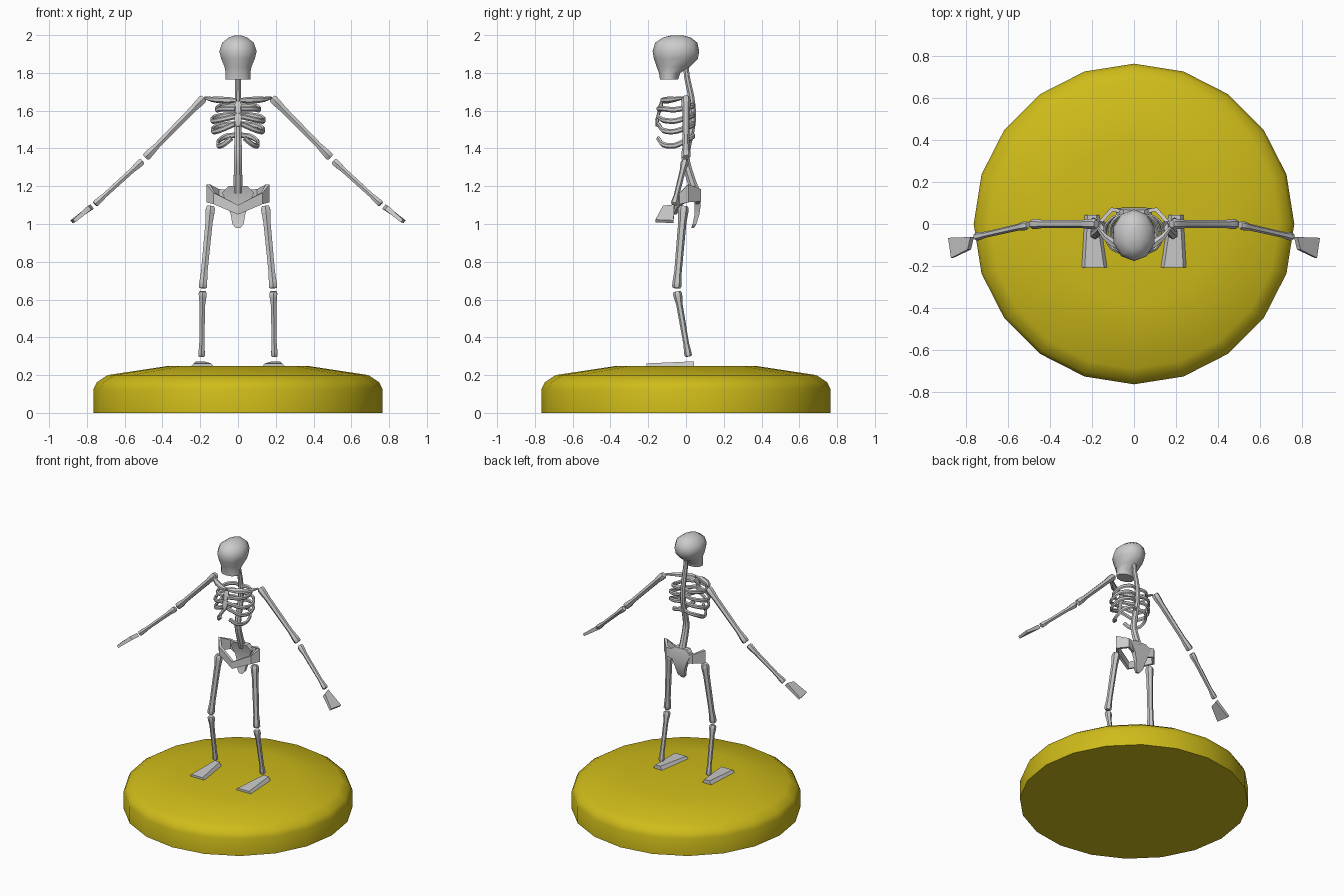
import bpy, bmesh, math
from mathutils import Vector

if "Cube" in bpy.data.objects:
    bpy.data.objects.remove(bpy.data.objects["Cube"])


def loft(name, rings, angle=40, closed=False):
    """Skin a list of equal-length point rings, capping both ends unless closed."""
    bm = bmesh.new()
    vs = [[bm.verts.new(p) for p in r] for r in rings]
    n = len(vs[0])
    last = len(vs) if closed else len(vs) - 1
    for i in range(last):
        a, b = vs[i], vs[(i + 1) % len(vs)]
        for j in range(n):
            k = (j + 1) % n
            bm.faces.new((a[j], a[k], b[k], b[j]))
    if not closed:
        bm.faces.new(vs[0])
        bm.faces.new(vs[-1])
    bmesh.ops.recalc_face_normals(bm, faces=bm.faces)
    me = bpy.data.meshes.new(name)
    bm.to_mesh(me)
    bm.free()
    ob = bpy.data.objects.new(name, me)
    bpy.context.collection.objects.link(ob)
    bpy.ops.object.select_all(action='DESELECT')
    ob.select_set(True)
    bpy.context.view_layer.objects.active = ob
    bpy.ops.object.shade_smooth_by_angle(angle=math.radians(angle))
    return ob


def smooth_path(pts, steps=3):
    """Catmull-Rom path through the points."""
    p = [Vector(q) for q in pts]
    p = [2 * p[0] - p[1]] + p + [2 * p[-1] - p[-2]]
    out = []
    for i in range(1, len(p) - 2):
        a, b, c, d = p[i - 1:i + 3]
        for s in range(steps):
            t = s / steps
            out.append(0.5 * (2 * b + (c - a) * t + (2 * a - 5 * b + 4 * c - d) * t * t
                              + (3 * b - a - 3 * c + d) * t ** 3))
    return out + [p[-2]]


def tube(name, pts, radii, sides=6, ref=(0, 1, 0), tall=1.0, angle=40):
    pts = [Vector(p) for p in pts]
    rings = []
    for i, p in enumerate(pts):
        t = (pts[min(i + 1, len(pts) - 1)] - pts[max(i - 1, 0)]).normalized()
        u = t.cross(Vector(ref)).normalized()
        v = u.cross(t)
        ring = []
        for k in range(sides):
            a = 2 * math.pi * (k + 0.5) / sides
            ring.append(p + radii[i] * (u * math.cos(a) + v * math.sin(a) * tall))
        rings.append(ring)
    return loft(name, rings, angle)


def bone(name, a, b, r_end1, r_mid, r_end2):
    """Straight long bone with knobbed ends."""
    a, b = Vector(a), Vector(b)
    ts = (0, 0.03, 0.09, 0.2, 0.8, 0.92, 0.98, 1)
    rs = (r_end1 * .75, r_end1, r_end1 * .95, r_mid, r_mid * .9, r_end2 * .95, r_end2, r_end2 * .75)
    return tube(name, [a.lerp(b, t) for t in ts], rs, 6)


# Base: low dome-topped disc with rounded rim
profile = [(0.765, 0), (0.765, 0.125), (0.748, 0.162), (0.69, 0.2), (0.38, 0.247)]
base = loft("base", [[(r * math.sin(k * math.pi / 10), r * math.cos(k * math.pi / 10), z)
                      for k in range(20)] for r, z in profile])
gold = bpy.data.materials.new("gold")
gold.diffuse_color = (0.62, 0.5, 0.01, 1)
gold.use_nodes = True
gold.node_tree.nodes["Principled BSDF"].inputs["Base Color"].default_value = gold.diffuse_color
base.data.materials.append(gold)

# Skull: stacked rings (z, front y, back y, half width)
skull = [(1.765, -0.138, -0.042, 0.066), (1.80, -0.143, -0.03, 0.066),
         (1.832, -0.155, 0.022, 0.072), (1.875, -0.17, 0.063, 0.09),
         (1.915, -0.177, 0.07, 0.1), (1.96, -0.163, 0.06, 0.085),
         (1.988, -0.12, 0.025, 0.048), (1.999, -0.075, -0.02, 0.015)]
rings = []
for z, f, b, w in skull:
    rings.append([(w * 1.04 * math.cos(k * math.pi / 5 + math.pi / 2),
                   (f + b) / 2 + (b - f) / 2 * math.sin(k * math.pi / 5 + math.pi / 2), z)
                  for k in range(10)])
loft("skull", rings, 60)

# Spine: S-curved column
path = smooth_path([(0, 0.0, 1.86), (0, 0.005, 1.78), (0, 0.028, 1.67), (0, 0.036, 1.57),
                    (0, 0.025, 1.49), (0, 0.002, 1.39), (0, 0.0, 1.33), (0, 0.025, 1.24), (0, 0.05, 1.17)])
tube("spine", path, [0.015 + 0.011 * i / (len(path) - 1) for i in range(len(path))], 8, (1, 0, 0))

# Breastbone: two tapered pieces
tube("breastbone_upper", [(0, -0.128, 1.65), (0, -0.135, 1.62), (0, -0.145, 1.585)],
     [0.014, 0.025, 0.016], 6, (0, 1, 0), 0.5)
tube("breastbone_lower", [(0, -0.145, 1.585), (0, -0.152, 1.55), (0, -0.156, 1.515)],
     [0.016, 0.022, 0.01], 6, (0, 1, 0), 0.5)

# Rib rows: half width, back z, side z, front z, front end x
rib_rows = [(0.115, 1.63, 1.605, 1.61, 0.015), (0.14, 1.58, 1.545, 1.57, 0.015),
            (0.137, 1.53, 1.49, 1.53, 0.018), (0.108, 1.47, 1.415, 1.455, 0.035)]

for side, s in (("left", 1), ("right", -1)):
    # Ribs
    for i, (w, zb, zs, zf, xf) in enumerate(rib_rows):
        pts = [(0.005, 0.03, zb), (w * .55, 0.04, zb - .005), (w * .93, 0.0, (zb + zs) / 2),
               (w * .97, -0.06, zs), (w * .72, -0.12, zs + .005), (xf, -0.148, zf)]
        path = smooth_path([(s * x, y, z) for x, y, z in pts])
        tube(f"{side}_rib_{i + 1}", path, [0.009] * len(path), 6, (0, 0, 1), 1.6)

    # Collarbone: flattened spindle
    tube(f"{side}_collarbone", [(s * .008, -0.125, 1.655), (s * .045, -0.118, 1.655),
                                (s * .1, -0.09, 1.657), (s * .14, -0.06, 1.66), (s * .175, -0.015, 1.668)],
         [0.012, 0.02, 0.021, 0.016, 0.008], 6, (0, 0, 1), 0.85)

    # Arm
    bone(f"{side}_upper_arm", (s * .18, 0, 1.668), (s * .49, 0, 1.352), .026, .02, .025)
    bone(f"{side}_forearm", (s * .507, -.005, 1.333), (s * .757, -.062, 1.105), .022, .016, .02)

    # Hand: flared slab
    hand = []
    for x, z, y0, y1, h in ((.772, 1.092, -.062, -.122, .014), (.882, 1.012, -.066, -.162, .009)):
        n = Vector((.6, 0, .8)) * h
        # inner edge leans outward less at the thumb side
        dx = -0.014 if h < .01 else 0.014
        p0, p1 = Vector((x, y0, z)), Vector((x + dx, y1, z + (0.004 if h < .01 else -.006)))
        hand.append([(s * q.x, q.y, q.z) for q in (p0 + n, p1 + n, p1 - n, p0 - n)])
    loft(f"{side}_hand", hand, 30)

    # Leg
    bone(f"{side}_thigh", (s * .145, -.012, 1.095), (s * .187, -.05, .66), .028, .022, .025)
    bone(f"{side}_shin", (s * .187, -.047, .643), (s * .193, .013, .298), .024, .017, .02)

    # Foot: wedge widening toward the toes (y, inner x, outer x, top z)
    foot = []
    for y, x0, x1, z in ((.043, .165, .236, .273), (-.208, .128, .25, .262)):
        foot.append([(s * x0, y, .246), (s * x1, y, .246),
                     (s * (x1 - .015), y, z), (s * (x0 + .015), y, z)])
    loft(f"{side}_foot", foot, 30)

    # Hip wing: ribbon from the sacrum round to the front (x, y, low z, high z)
    wing = [(.04, .055, 1.10, 1.18), (.105, .07, 1.12, 1.185), (.158, .012, 1.115, 1.21),
            (.125, -.025, 1.105, 1.165), (0, -.06, 1.05, 1.10)]
    cs = []
    for i, (x, y, lo, hi) in enumerate(wing):
        a, b = wing[max(i - 1, 0)], wing[min(i + 1, len(wing) - 1)]
        n = Vector((b[1] - a[1], a[0] - b[0], 0)).normalized() * .01
        if i == len(wing) - 1:
            n = Vector((0, .01, 0))
        cs.append([(s * (x + n.x), y + n.y, lo), (s * (x + n.x), y + n.y, hi),
                   (s * (x - n.x), y - n.y, hi), (s * (x - n.x), y - n.y, lo)])
    loft(f"{side}_hip_wing", cs, 30)

# Sacrum: tapering curved plate (z, y, half width, half thickness)
loft("sacrum", [[(-w, y - h, z), (w, y - h, z), (w, y + h, z), (-w, y + h, z)]
                for z, y, w, h in ((1.2, .045, .05, .022), (1.165, .055, .085, .02), (1.1, .062, .055, .016),
                                   (1.05, .058, .038, .013), (1.0, .045, .03, .01), (.978, .035, .012, .007))], 30)
